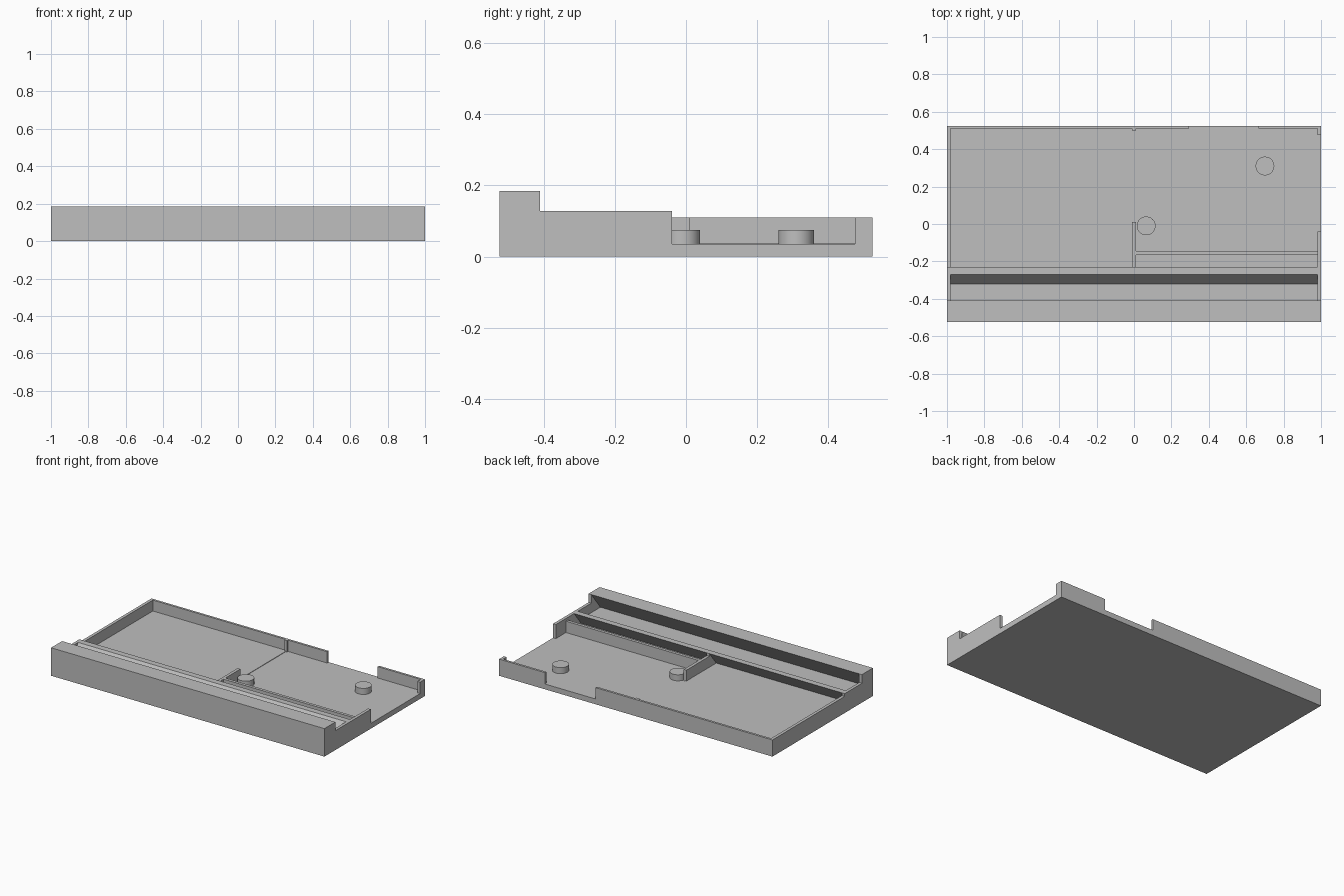
import bpy, bmesh
from mathutils import Vector

old = bpy.data.objects.get("Cube")
if old:
    bpy.data.objects.remove(old, do_unlink=True)

grey = bpy.data.materials.new("plain grey")
grey.use_nodes = True
colour = (0.52, 0.52, 0.52, 1)
grey.diffuse_color = colour
grey.node_tree.nodes["Principled BSDF"].inputs["Base Color"].default_value = colour

# Main dimensions
X, Y, WALL = 1.0, 0.525, 0.02
IN_X, IN_Y = X - WALL, 0.51
FLOOR, RIM, RAIL, TOP = 0.035, 0.11, 0.128, 0.185
LIP = -0.41


def finish(name, bm):
    bmesh.ops.recalc_face_normals(bm, faces=bm.faces)
    mesh = bpy.data.meshes.new(name)
    bm.to_mesh(mesh)
    bm.free()
    mesh.materials.append(grey)
    obj = bpy.data.objects.new(name, mesh)
    bpy.context.collection.objects.link(obj)
    return obj


def extrude(name, points, axis, start, end):
    """Extrude a (y, z) profile along x, or an (x, z) profile along y."""
    bm = bmesh.new()
    if axis == "x":
        verts = [bm.verts.new((start, a, z)) for a, z in points]
        move = Vector((end - start, 0, 0))
    else:
        verts = [bm.verts.new((a, start, z)) for a, z in points]
        move = Vector((0, end - start, 0))
    face = bm.faces.new(verts)
    geom = bmesh.ops.extrude_face_region(bm, geom=[face], use_keep_orig=True)["geom"]
    bmesh.ops.translate(bm, vec=move, verts=[g for g in geom if isinstance(g, bmesh.types.BMVert)])
    return finish(name, bm)


def box(name, x0, x1, y0, y1, z0, z1):
    return extrude(name, [(y0, z0), (y1, z0), (y1, z1), (y0, z1)], "x", x0, x1)


def boss(name, x, y):
    bm = bmesh.new()
    bmesh.ops.create_cone(bm, cap_ends=True, segments=48, radius1=0.05, radius2=0.05, depth=0.04)
    bmesh.ops.translate(bm, vec=(x, y, FLOOR + 0.02), verts=bm.verts)
    obj = finish(name, bm)
    bpy.ops.object.select_all(action="DESELECT")
    obj.select_set(True)
    bpy.context.view_layer.objects.active = obj
    bpy.ops.object.shade_smooth_by_angle()


# Front rail with a leaning slot and a leaning ridge behind it
extrude("front_slot_rail", [
    (-Y, 0), (-Y, TOP), (LIP, TOP), (-0.505, 0.065), (-0.32, 0.065),
    (-0.27, RAIL), (-0.23, RAIL), (-0.304, FLOOR), (-0.304, 0)], "x", -IN_X, IN_X)

# Side walls, the left one open towards the back
extrude("right_wall", [
    (-Y, 0), (-Y, TOP), (LIP, TOP), (LIP, RAIL), (-0.23, RAIL),
    (-0.23, RIM), (Y, RIM), (Y, 0)], "x", -X, -IN_X)
extrude("left_wall", [
    (-Y, 0), (-Y, TOP), (LIP, TOP), (LIP, RAIL), (-0.04, RAIL), (-0.04, FLOOR),
    (0.475, FLOOR), (0.475, RIM), (Y, RIM), (Y, 0)], "x", IN_X, X)

# Back wall with its opening
extrude("back_wall", [
    (-IN_X, 0), (-IN_X, RIM), (0.295, RIM), (0.295, FLOOR), (0.665, FLOOR),
    (0.665, RIM), (IN_X, RIM), (IN_X, 0)], "y", IN_Y, Y)

# Tray floors, the right one very slightly raised
box("left_floor", 0, IN_X, -0.304, IN_Y, 0, FLOOR)
box("right_floor", -IN_X, 0, -0.304, IN_Y, 0, FLOOR + 0.003)

# Dividing ribs
extrude("centre_rib", [
    (-0.304, FLOOR), (-0.23, RAIL), (-0.23, RIM), (0.01, RIM), (0.01, FLOOR)], "x", -0.01, 0.01)
box("cross_rib", 0.01, IN_X, -0.165, -0.145, FLOOR, RIM)
box("back_rib", -0.01, 0.01, 0.5, IN_Y, FLOOR, RIM)

# Round bosses on the left floor
boss("front_boss", 0.065, -0.01)
boss("back_boss", 0.7, 0.31)
